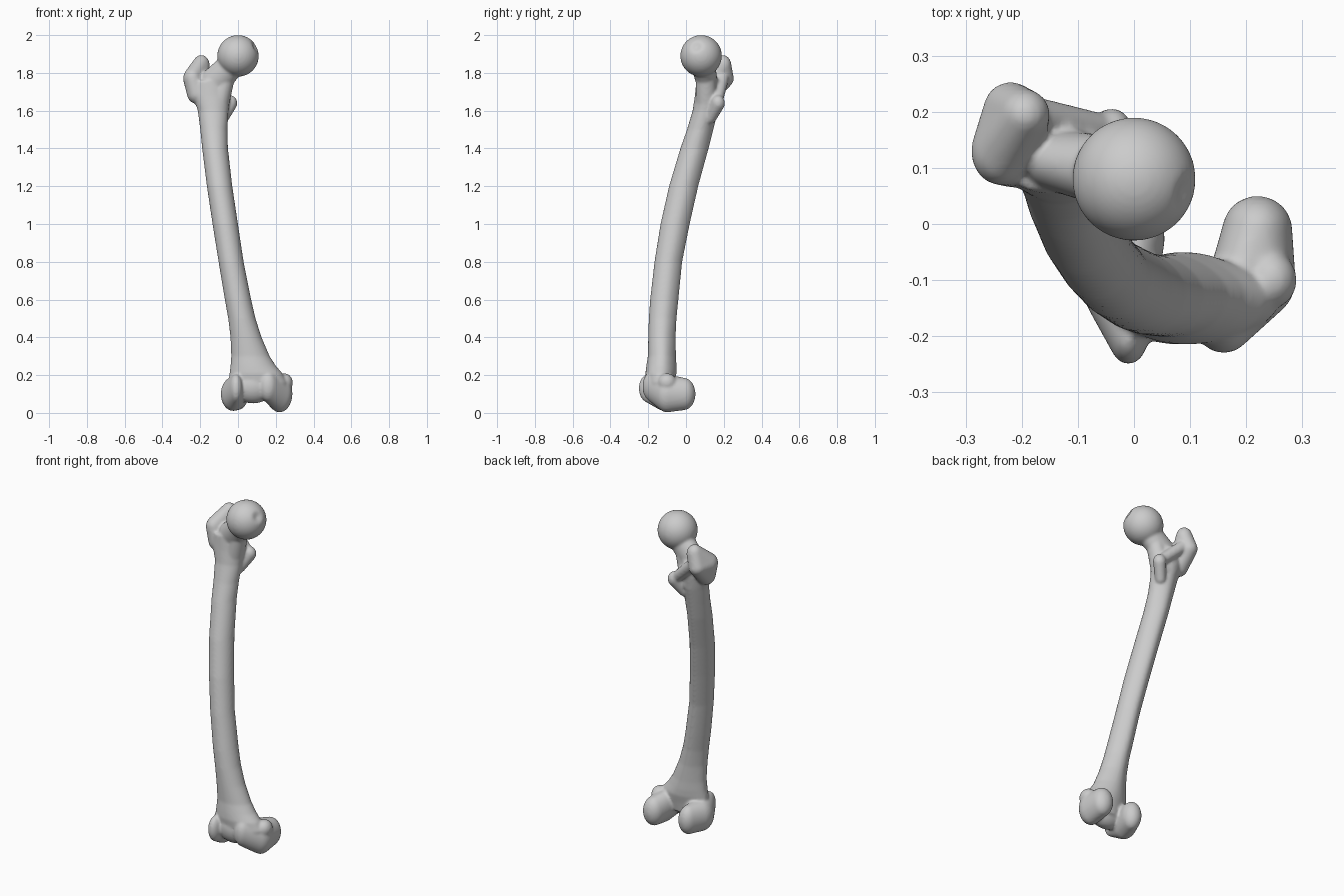
import bpy, bmesh, math
from mathutils import Vector

cube = bpy.data.objects.get("Cube")
if cube:
    bpy.data.objects.remove(cube, do_unlink=True)

bone = bpy.data.materials.new("bone_grey")
bone.use_nodes = True
colour = (0.6, 0.6, 0.6, 1)
bone.diffuse_color = colour
bone.node_tree.nodes["Principled BSDF"].inputs["Base Color"].default_value = colour
parts = []


def finish(bm, name):
    bmesh.ops.recalc_face_normals(bm, faces=bm.faces)
    mesh = bpy.data.meshes.new(name)
    bm.to_mesh(mesh)
    bm.free()
    mesh.materials.append(bone)
    obj = bpy.data.objects.new(name, mesh)
    bpy.context.collection.objects.link(obj)
    parts.append(obj)
    return obj


def lump(name, *blobs):
    """Convex skin around ellipsoids given as (centre, radii)."""
    bm = bmesh.new()
    for centre, radii in blobs:
        if not isinstance(radii, tuple):
            radii = (radii,) * 3
        new = bmesh.ops.create_icosphere(bm, subdivisions=4, radius=1)["verts"]
        for v in new:
            v.co = Vector(centre) + Vector(a * b for a, b in zip(v.co, radii))
    if len(blobs) > 1:
        hull = bmesh.ops.convex_hull(bm, input=bm.verts)
        inner = {g for g in hull["geom_interior"] if isinstance(g, bmesh.types.BMVert)}
        bmesh.ops.delete(bm, geom=list(inner), context='VERTS')
    return finish(bm, name)


def shaft(sections, sides=36):
    """Loft of ovals given as (z, x min, x max, y min, y max)."""
    bm = bmesh.new()
    rings = []
    for z, x0, x1, y0, y1 in sections:
        ring = []
        for i in range(sides):
            a = math.tau * i / sides
            c, s = math.cos(a), math.sin(a)
            # the back narrows to a blunt ridge
            w = 1 - 0.25 * max(s, 0) ** 2
            ring.append(bm.verts.new(((x0 + x1) / 2 + c * w * (x1 - x0) / 2,
                                      (y0 + y1) / 2 + s * (y1 - y0) / 2, z)))
        rings.append(ring)
    for a, b in zip(rings, rings[1:]):
        for i in range(sides):
            j = (i + 1) % sides
            bm.faces.new((a[i], a[j], b[j], b[i]))
    bm.faces.new(rings[0])
    bm.faces.new(rings[-1])
    finish(bm, "shaft")


shaft([
    (0.10, -0.04, 0.24, -0.19, -0.07), (0.16, -0.05, 0.26, -0.21, -0.06),
    (0.21, -0.045, 0.235, -0.215, -0.05), (0.25, -0.04, 0.20, -0.21, -0.05),
    (0.30, -0.036, 0.168, -0.202, -0.053), (0.40, -0.04, 0.125, -0.2, -0.055),
    (0.50, -0.052, 0.093, -0.197, -0.05), (0.60, -0.07, 0.07, -0.19, -0.04),
    (0.80, -0.103, 0.03, -0.167, -0.02), (1.00, -0.135, 0.0, -0.135, 0.02),
    (1.20, -0.165, -0.03, -0.09, 0.065), (1.40, -0.19, -0.053, -0.03, 0.12),
    (1.50, -0.2, -0.056, 0.005, 0.145), (1.60, -0.213, -0.05, 0.035, 0.17),
    (1.68, -0.24, -0.04, 0.047, 0.18), (1.76, -0.24, -0.05, 0.055, 0.18),
])

# Ball head with a shallow pit on its inner side
head = lump("head", ((0, 0.08, 1.89), 0.11))
pit = Vector((0.093, 0.055, 1.94))
for v in head.data.vertices:
    d = (v.co - pit).length
    if d < 0.035:
        v.co += (Vector((0, 0.08, 1.89)) - v.co) * 0.16 * (1 - d / 0.035)

# Upper end
lump("neck", ((0, 0.085, 1.875), 0.068), ((-0.12, 0.11, 1.755), (0.075, 0.055, 0.08)))
lump("neck_base", ((-0.06, 0.105, 1.79), (0.045, 0.05, 0.06)),
     ((-0.11, 0.11, 1.62), (0.06, 0.06, 0.06)))
lump("greater_trochanter", ((-0.215, 0.12, 1.69), 0.055),
     ((-0.24, 0.13, 1.77), (0.05, 0.06, 0.06)), ((-0.195, 0.195, 1.84), (0.045, 0.045, 0.055)),
     ((-0.22, 0.205, 1.77), 0.048))
lump("trochanter_crest", ((-0.19, 0.195, 1.78), 0.035), ((-0.05, 0.165, 1.65), 0.03))
lump("lesser_trochanter", ((-0.04, 0.17, 1.64), (0.036, 0.036, 0.042)),
     ((-0.08, 0.13, 1.56), 0.03))

# Lower end: two condyles joined in front by a grooved bridge
lump("lateral_condyle", ((-0.01, -0.2, 0.13), (0.035, 0.05, 0.075)),
     ((-0.025, -0.11, 0.1), (0.066, 0.08, 0.09)), ((0.0, -0.025, 0.1), (0.055, 0.06, 0.085)))
lump("medial_condyle", ((0.16, -0.18, 0.14), (0.05, 0.05, 0.08)),
     ((0.22, -0.1, 0.1), (0.068, 0.07, 0.097)), ((0.22, -0.01, 0.1), (0.062, 0.06, 0.085)))
lump("medial_epicondyle", ((0.245, -0.1, 0.16), (0.045, 0.05, 0.05)))
lump("groove_bridge", ((0.08, -0.145, 0.14), (0.11, 0.07, 0.09)))

# Fuse everything into one continuous bone
bpy.ops.object.select_all(action='DESELECT')
for obj in parts:
    obj.select_set(True)
bpy.context.view_layer.objects.active = parts[0]
bpy.ops.object.join()
femur = bpy.context.view_layer.objects.active
femur.name = "thigh_bone"
remesh = femur.modifiers.new("fuse", 'REMESH')
remesh.mode = 'VOXEL'
remesh.voxel_size = 0.007
remesh.use_smooth_shade = True
soften = femur.modifiers.new("soften", 'SMOOTH')
soften.factor = 0.5
soften.iterations = 8
